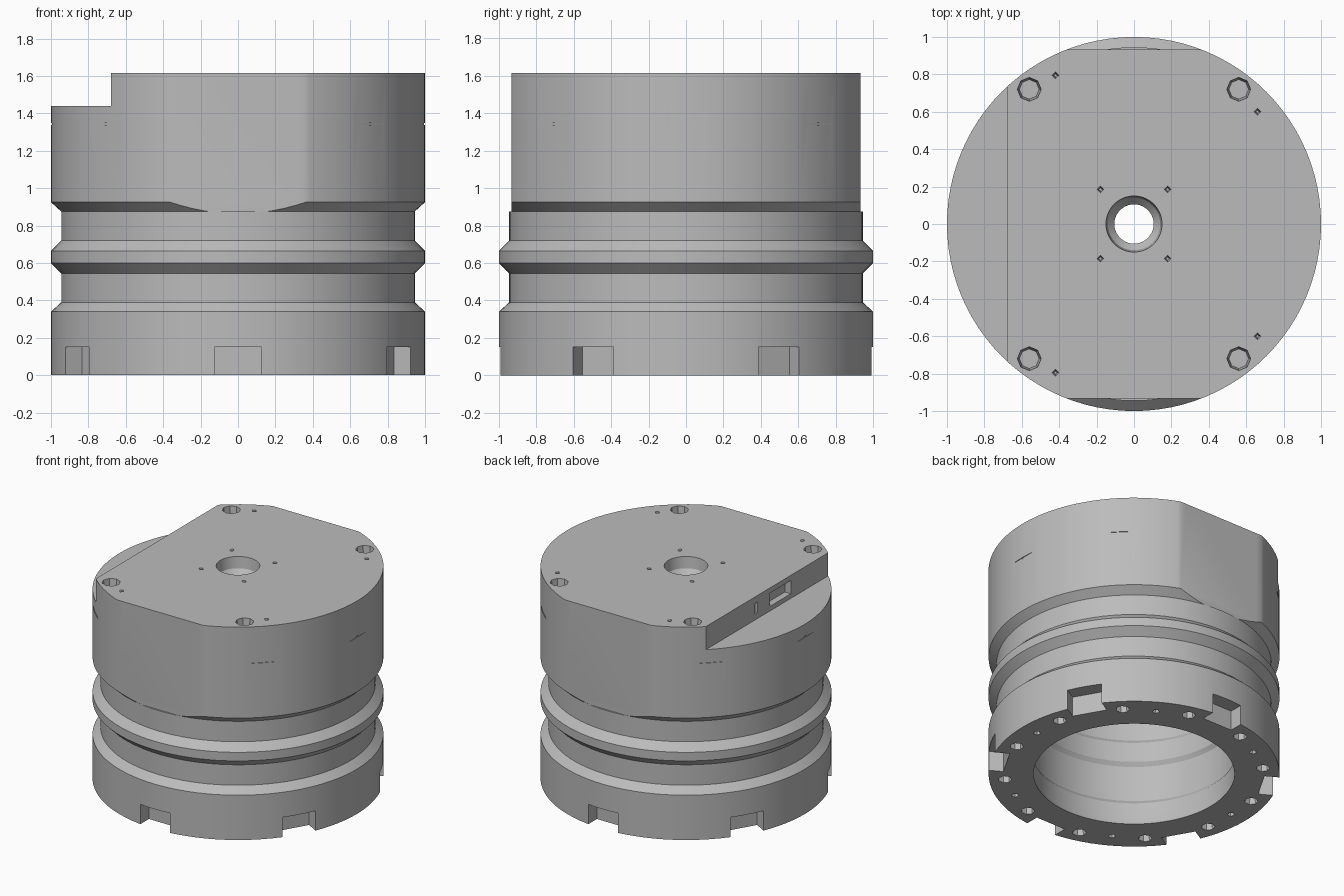
import bpy, bmesh
from math import sin, cos, radians, pi
from mathutils import Matrix, Vector

if "Cube" in bpy.data.objects:
    bpy.data.objects.remove(bpy.data.objects["Cube"], do_unlink=True)

# Single grey metal
grey = bpy.data.materials.new("grey metal")
grey.use_nodes = True
tone = (0.5, 0.5, 0.5, 1)
grey.diffuse_color = tone
grey.node_tree.nodes["Principled BSDF"].inputs["Base Color"].default_value = tone


def finish(name, bm):
    mesh = bpy.data.meshes.new(name)
    bmesh.ops.recalc_face_normals(bm, faces=bm.faces)
    bm.to_mesh(mesh)
    bm.free()
    mesh.materials.append(grey)
    obj = bpy.data.objects.new(name, mesh)
    bpy.context.collection.objects.link(obj)
    return obj


def lathe(name, profile, steps=96):
    """Closed ring solid spun from a closed (radius, z) profile."""
    bm = bmesh.new()
    rings = []
    for i in range(steps):
        a = 2 * pi * i / steps
        rings.append([bm.verts.new((r * cos(a), r * sin(a), z)) for r, z in profile])
    n = len(profile)
    for i in range(steps):
        p, q = rings[i], rings[(i + 1) % steps]
        for j in range(n):
            k = (j + 1) % n
            bm.faces.new((p[j], q[j], q[k], p[k]))
    return finish(name, bm)


def box(bm, centre, size, turn=0):
    """Box whose centre and axes are turned about z."""
    m = Matrix.Rotation(radians(turn), 4, "Z") @ Matrix.Translation(centre)
    bmesh.ops.create_cube(bm, size=1, matrix=m @ Matrix.Diagonal((*size, 1)))


def drill(bm, x, y, z, r, depth, sides, tip=0.7):
    """Tapered blind hole cutter centred on height z, reaching depth both ways."""
    r_low, r_high = (r * tip, r) if z > 1 else (r, r * tip)
    bmesh.ops.create_cone(bm, cap_ends=True, segments=sides, radius1=r_low, radius2=r_high,
                          depth=2 * depth, matrix=Matrix.Translation((x, y, z)))


def cut(target, bm):
    cutter = finish("cutter", bm)
    cutter.hide_render = True
    mod = target.modifiers.new("cut", "BOOLEAN")
    mod.object = cutter
    mod.operation = "DIFFERENCE"
    mod.solver = "EXACT"
    bpy.context.view_layer.objects.active = target
    bpy.ops.object.modifier_apply(modifier=mod.name)
    bpy.data.objects.remove(cutter, do_unlink=True)


# Hollow body: ribbed outside, funnel at the top hole, stepped bore
TOP, GROOVE = 1.615, 0.945
outer = [(0.69, 0), (1, 0), (1, 0.34), (GROOVE, 0.39), (GROOVE, 0.545), (1, 0.6),
         (1, 0.665), (GROOVE, 0.72), (GROOVE, 0.875), (1, 0.925), (1, TOP)]
inner = [(0.15, TOP), (0.14, 1.53), (0.105, 1.49), (0.105, 1.3), (0.72, 1.3), (0.72, 0.68),
         (0.7, 0.65), (0.7, 0.5), (0.72, 0.47), (0.72, 0.2), (0.7, 0.17), (0.7, 0.03)]
body = lathe("ribbed_body", outer + inner)

# Front and back flats
bm = bmesh.new()
for side in (-1, 1):
    box(bm, (0, side * 1.132, 1.375), (2.4, 0.4, 1))
cut(body, bm)

# Lowered ledge on one side
bm = bmesh.new()
box(bm, (-0.98, 0, 1.74), (0.6, 2.4, 0.6))
cut(body, bm)

# Socket and pin hole in the ledge wall
bm = bmesh.new()
box(bm, (-0.68, -0.16, 1.525), (0.1, 0.25, 0.1))
box(bm, (-0.68, 0.13, 1.525), (0.1, 0.03, 0.08))
cut(body, bm)

# Lens-shaped slits round the upper wall
bm = bmesh.new()
for turn in (0, 45, 135, 180, 225, 315):
    box(bm, (1.024, 0, 1.343), (0.06, 0.5, 0.01), turn)
cut(body, bm)

# Notches round the foot
bm = bmesh.new()
for i in range(6):
    box(bm, (1.0, 0, 0.05), (0.22, 0.25, 0.2), 30 + 60 * i)
cut(body, bm)

# Bolt holes and pin holes in the foot ring
bm = bmesh.new()
for i in range(12):
    a = radians(15 + 30 * i)
    drill(bm, 0.89 * cos(a), 0.89 * sin(a), 0, 0.055, 0.1, 7)
for i in range(6):
    a = radians(60 * i)
    drill(bm, 0.87 * cos(a), 0.87 * sin(a), 0, 0.03, 0.06, 5)
cut(body, bm)

# Bolt holes and pin holes in the top
bm = bmesh.new()
for s in (-1, 1):
    for x in (-0.56, 0.56):
        drill(bm, x, s * 0.72, TOP, 0.075, 0.13, 8)
    for x, y in ((-0.42, 0.795), (0.66, 0.6), (-0.18, 0.185), (0.18, 0.185)):
        drill(bm, x, s * y, TOP, 0.028, 0.06, 4, 0.3)
cut(body, bm)

# Smooth the round walls, keep edges crisp
bpy.ops.object.select_all(action="DESELECT")
body.select_set(True)
bpy.context.view_layer.objects.active = body
bpy.ops.object.shade_smooth_by_angle(angle=radians(25))
